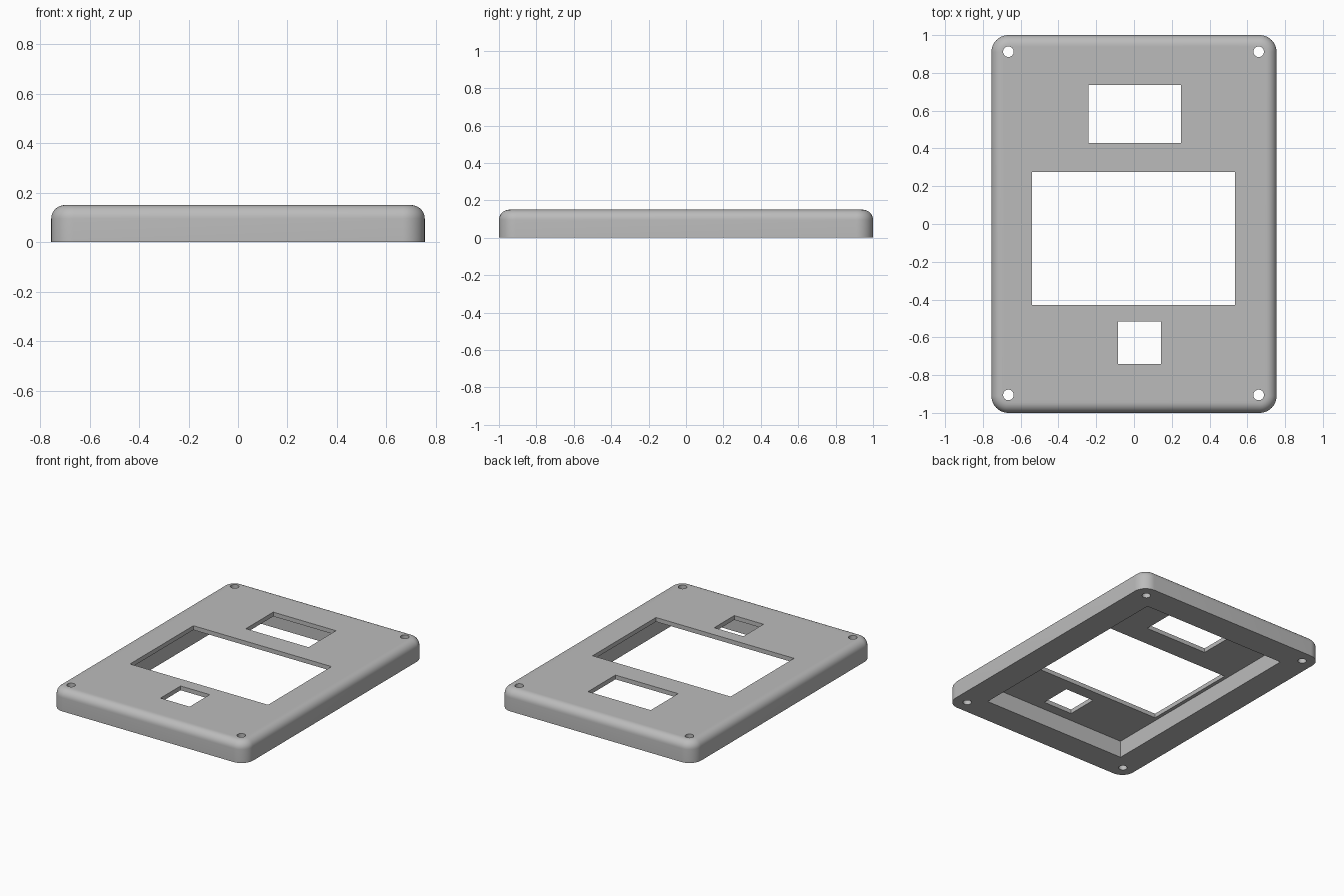
import bpy
import bmesh
import math
from mathutils import Matrix

WIDTH, LENGTH, HEIGHT = 1.51, 2.0, 0.15
CORNER, FILLET = 0.09, 0.055

cube = bpy.data.objects.get("Cube")
if cube:
    bpy.data.objects.remove(cube, do_unlink=True)

# Single grey plastic
grey = bpy.data.materials.new("grey_plastic")
grey.use_nodes = True
colour = (0.5, 0.5, 0.5, 1.0)
grey.diffuse_color = colour
grey.node_tree.nodes["Principled BSDF"].inputs["Base Color"].default_value = colour


def make_object(name, bm):
    mesh = bpy.data.meshes.new(name)
    bm.to_mesh(mesh)
    bm.free()
    mesh.materials.append(grey)
    obj = bpy.data.objects.new(name, mesh)
    bpy.context.collection.objects.link(obj)
    return obj


def box(x0, x1, y0, y1, z0, z1):
    bm = bmesh.new()
    place = Matrix.Translation(((x0 + x1) / 2, (y0 + y1) / 2, (z0 + z1) / 2))
    size = Matrix.Diagonal((x1 - x0, y1 - y0, z1 - z0, 1))
    bmesh.ops.create_cube(bm, size=1, matrix=place @ size)
    return bm


def cut(target, name, bm):
    cutter = make_object(name, bm)
    cutter.hide_render = True
    mod = target.modifiers.new(name, 'BOOLEAN')
    mod.operation = 'DIFFERENCE'
    mod.solver = 'EXACT'
    mod.object = cutter
    bpy.context.view_layer.objects.active = target
    bpy.ops.object.modifier_apply(modifier=mod.name)
    bpy.data.objects.remove(cutter, do_unlink=True)


# Cover body: rounded upright corners, then a fillet around the top rim
bm = box(-WIDTH / 2, WIDTH / 2, -LENGTH / 2, LENGTH / 2, 0, HEIGHT)
upright = [e for e in bm.edges if abs(e.verts[0].co.z - e.verts[1].co.z) > 0.1]
bmesh.ops.bevel(bm, geom=upright, offset=CORNER, segments=12, profile=0.5,
                affect='EDGES')
rim = [e for e in bm.edges if all(v.co.z > HEIGHT - 0.001 for v in e.verts)]
bmesh.ops.bevel(bm, geom=rim, offset=FILLET, segments=8, profile=0.5,
                affect='EDGES')
cover = make_object("enclosure_cover", bm)

# Hollow underside
cut(cover, "cavity", box(-0.565, 0.565, -0.81, 0.81, -0.1, 0.12))

# Rectangular openings through the top
openings = {
    "screen_opening": (-0.54, 0.535, -0.43, 0.275),
    "upper_window": (-0.24, 0.248, 0.43, 0.735),
    "button_opening": (-0.085, 0.142, -0.74, -0.517),
}
for name, (x0, x1, y0, y1) in openings.items():
    cut(cover, name, box(x0, x1, y0, y1, 0.05, 0.3))

# Screw holes through the four corners
for x in (-0.665, 0.66):
    for y in (-0.905, 0.912):
        bm = bmesh.new()
        bmesh.ops.create_cone(bm, cap_ends=True, segments=32, radius1=0.028,
                              radius2=0.028, depth=0.6,
                              matrix=Matrix.Translation((x, y, 0)))
        cut(cover, "screw_hole", bm)

# Smooth fillets, crisp cut edges
bpy.ops.object.select_all(action='DESELECT')
cover.select_set(True)
bpy.context.view_layer.objects.active = cover
bpy.ops.object.shade_smooth_by_angle(angle=math.radians(30))
